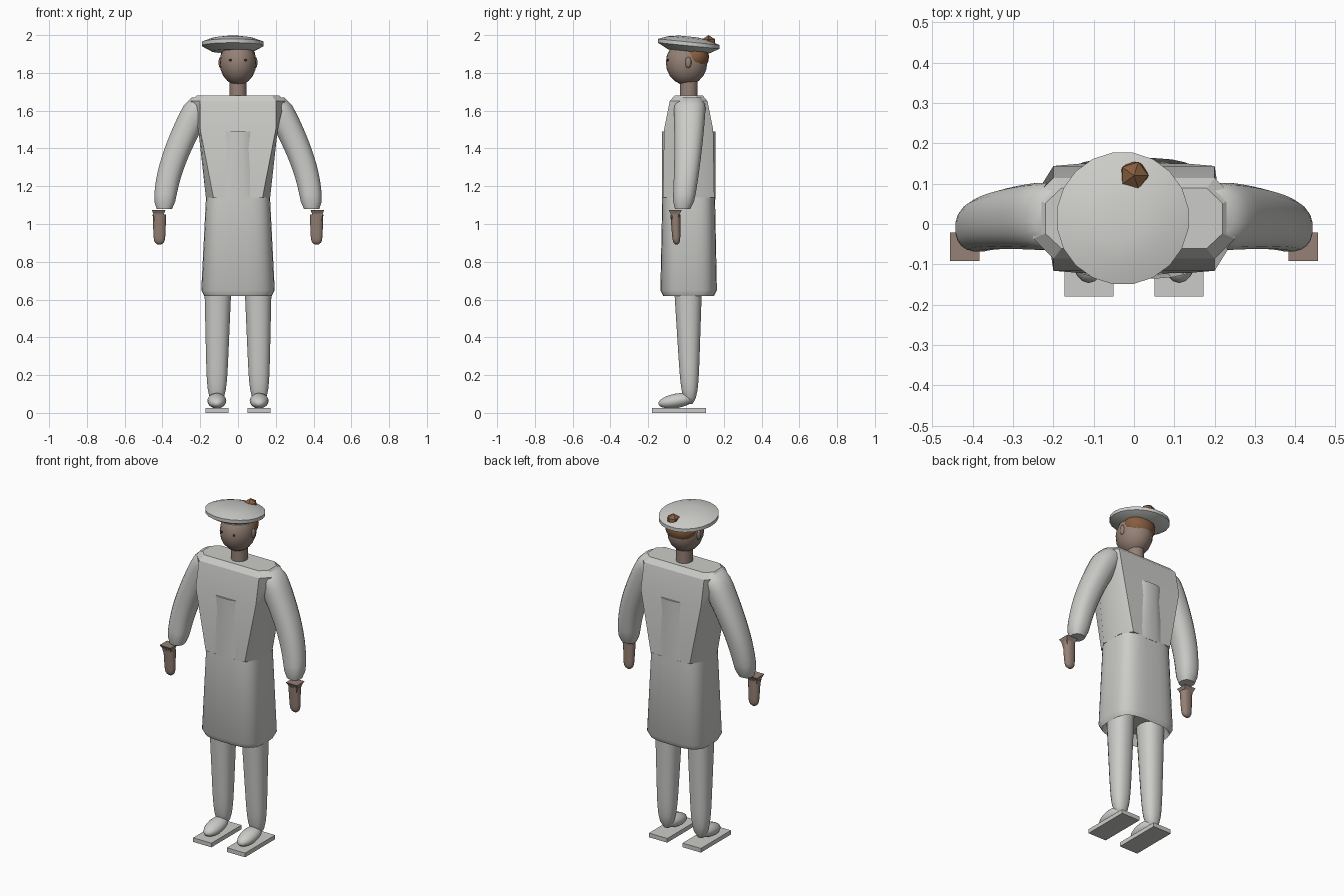
import bpy, bmesh, math
from mathutils import Matrix

cube = bpy.data.objects.get("Cube")
if cube:
    bpy.data.objects.remove(cube, do_unlink=True)


def material(name, red, green, blue):
    mat = bpy.data.materials.new(name)
    mat.use_nodes = True
    colour = (red, green, blue, 1)
    mat.diffuse_color = colour
    mat.node_tree.nodes["Principled BSDF"].inputs["Base Color"].default_value = colour
    return mat


CLOTH = material("light grey cloth", 0.6, 0.6, 0.58)
SKIN = material("skin", 0.3, 0.22, 0.18)
HAIR = material("brown hair", 0.24, 0.11, 0.05)
DARK = material("dark eye", 0.03, 0.03, 0.03)


def finish(name, bm, mat, angle):
    """Turn a bmesh into a shaded object; a zero angle keeps it faceted."""
    bmesh.ops.recalc_face_normals(bm, faces=bm.faces[:])
    mesh = bpy.data.meshes.new(name)
    bm.to_mesh(mesh)
    bm.free()
    mesh.materials.append(mat)
    part = bpy.data.objects.new(name, mesh)
    bpy.context.collection.objects.link(part)
    bpy.ops.object.select_all(action='DESELECT')
    part.select_set(True)
    bpy.context.view_layer.objects.active = part
    if angle:
        bpy.ops.object.shade_smooth_by_angle(angle=math.radians(angle))


def place(centre, radii, tilt=0):
    return (Matrix.Translation(centre) @ Matrix.Rotation(tilt, 4, 'X')
            @ Matrix.Diagonal((*radii, 1)))


def ball(name, centre, radii, mat, tilt=0, segments=20):
    bm = bmesh.new()
    bmesh.ops.create_uvsphere(bm, u_segments=segments, v_segments=segments // 2, radius=1)
    bm.transform(place(centre, radii, tilt))
    finish(name, bm, mat, 60)


def bridge(name, loops, mat, angle):
    """Skin closed loops of points and cap both ends."""
    bm = bmesh.new()
    rings = [[bm.verts.new(point) for point in loop] for loop in loops]
    for lower, upper in zip(rings, rings[1:]):
        for i in range(len(lower)):
            bm.faces.new((lower[i - 1], lower[i], upper[i], upper[i - 1]))
    bm.faces.new(rings[0][::-1])
    bm.faces.new(rings[-1])
    finish(name, bm, mat, angle)


def oval(x, y, z, width, depth, power, sides):
    """Level outline around a centre; a power above 2 makes it boxier."""
    points = []
    for i in range(sides):
        turn = math.tau * (i + 0.5) / sides
        c, s = math.cos(turn), math.sin(turn)
        points.append((x + width * math.copysign(abs(c) ** (2 / power), c),
                       y + depth * math.copysign(abs(s) ** (2 / power), s), z))
    return points


def limb(name, low, high, mat, side):
    """Tapered limb with a rounded lower end; ends are x, y, z, width, depth."""
    steps, loops = 16, []
    for i in range(steps + 1):
        t = max(i / steps, 0.01)
        x, y, z, width, depth = (a + (b - a) * t for a, b in zip(low, high))
        curve = math.sqrt(1 - (1 - t) ** 12)
        loops.append(oval(side * x, y, z, width * curve, depth * curve, 2.3, 20))
    bridge(name, loops, mat, 60)


def sleeve(name, side):
    """Arm swinging out from the shoulder and hanging down, round at both ends."""
    steps, loops = 16, []
    for i in range(steps):
        t = (i + 0.5) / steps
        curve = math.sqrt(1 - abs(2 * t - 1) ** 12)
        x = 0.17 + 0.22 * math.sin(t * math.pi / 2)
        y = 0.02 - 0.04 * t * t
        width, depth = 0.09 - 0.035 * t, 0.09 - 0.035 * t
        loops.append(oval(side * x, y, 1.69 - 0.63 * t, width * curve, depth * curve, 2.3, 20))
    bridge(name, loops, CLOTH, 60)


# Coat skirt with a hollowed hem, and the inner waist rising through the chest
MID = 0.014
skirt = [(0.68, 0.15, 0.11), (0.62, 0.18, 0.135), (0.65, 0.195, 0.15), (1.14, 0.17, 0.14)]
bridge("coat_skirt", [oval(0, MID, *ring, 3.4, 32) for ring in skirt], CLOTH, 40)
waist = [(1.13, 0.165, 0.142), (1.4, 0.11, 0.142), (1.49, 0.125, 0.142)]
bridge("coat_waist", [oval(0, MID, *ring, 2.6, 24) for ring in waist], CLOTH, 40)

# Chest with flat front and back panels and bevelled flanks: height, panel, flank, depth
chest = []
for z, panel, flank, depth in ((1.14, 0.13, 0.17, 0.136), (1.5, 0.2, 0.21, 0.13),
                               (1.65, 0.2, 0.25, 0.1), (1.68, 0.18, 0.22, 0.075)):
    half = [(panel, -depth), (flank, -depth / 2), (flank, depth / 2), (panel, depth)]
    outline = half + [(-x, y) for x, y in reversed(half)]
    chest.append([(x, MID + y, z) for x, y in outline])
bridge("coat_chest", chest, CLOTH, 28)

for side, label in ((1, "left"), (-1, "right")):
    sleeve(label + "_sleeve", side)

    # Hand with a flared square wrist
    limb(label + "_hand", (0.416, -0.05, 0.89, 0.03, 0.02),
         (0.416, -0.056, 1.05, 0.036, 0.027), SKIN, side)
    wrist = [(1.015, 0.03, 0.024), (1.055, 0.04, 0.034), (1.075, 0.052, 0.05)]
    bridge(label + "_wrist", [oval(side * 0.42, -0.057, *ring, 2, 4) for ring in wrist], SKIN, 0)

    # Trouser leg, shoe and flat sole
    limb(label + "_trouser_leg", (0.113, 0.02, 0.04, 0.051, 0.044),
         (0.106, 0.01, 0.7, 0.073, 0.076), CLOTH, side)
    ball(label + "_shoe", (side * 0.112, -0.05, 0.064), (0.05, 0.098, 0.038), CLOTH, tilt=0.17)
    bm = bmesh.new()
    bmesh.ops.create_cube(bm, size=1)
    bm.transform(place((side * 0.112, -0.037, 0.0125), (0.122, 0.285, 0.025)))
    finish(label + "_sole", bm, CLOTH, 0)

    # Ear and eye
    ball(label + "_ear", (side * 0.094, 0.012, 1.855), (0.01, 0.017, 0.03), SKIN, segments=10)
    ball(label + "_eye", (side * 0.04, -0.096, 1.868), (0.007, 0.005, 0.007), DARK, segments=8)

# Neck, head, hair below the cap and the knot above it
bridge("neck", [oval(0, MID, z, 0.046, 0.048, 2, 16) for z in (1.66, 1.78)], SKIN, 40)
ball("head", (0, 0.003, 1.855), (0.097, 0.11, 0.12), SKIN)
ball("back_hair", (0, 0.045, 1.885), (0.093, 0.077, 0.075), HAIR)
bm = bmesh.new()
bmesh.ops.create_icosphere(bm, subdivisions=1, radius=0.04)
bm.transform(Matrix.Translation((0, 0.12, 1.96)))
finish("hair_knot", bm, HAIR, 0)

# Round flat cap worn to one side and tipped back
cap = []
for z, radius in ((1.915, 0.11), (1.945, 0.165), (1.965, 0.165), (1.985, 0.11), (1.994, 0.05)):
    ring = oval(-0.028, MID, z, radius, radius, 2, 20)
    cap.append([(x, y, z - y / 10) for x, y, z in ring])
bridge("cap", cap, CLOTH, 30)
